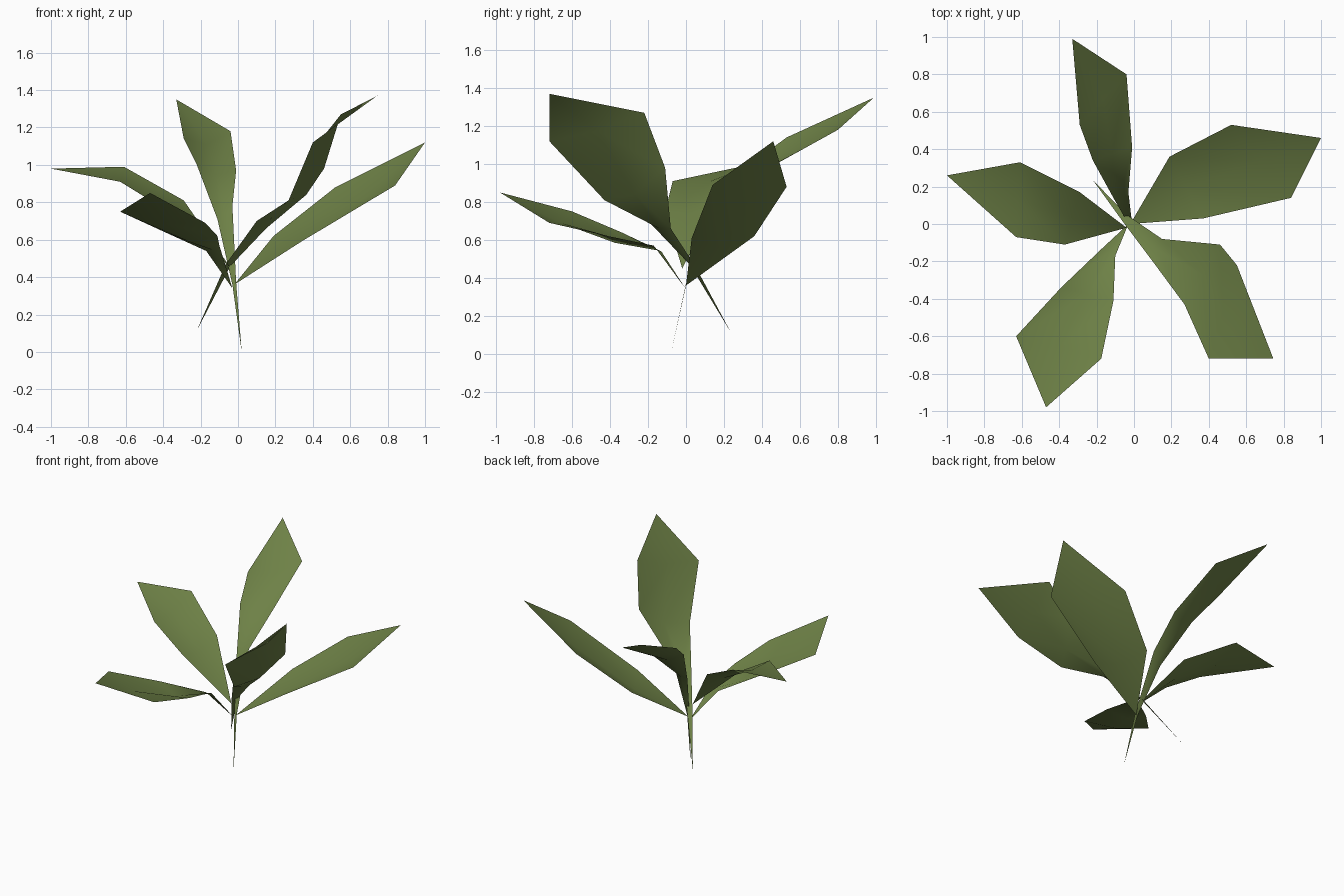
import bpy, bmesh
from mathutils import Vector

if "Cube" in bpy.data.objects:
    bpy.data.objects.remove(bpy.data.objects["Cube"])

green = bpy.data.materials.new("leaf_green")
green.diffuse_color = (0.155, 0.22, 0.062, 1)
green.use_nodes = True
green.node_tree.nodes["Principled BSDF"].inputs["Base Color"].default_value = green.diffuse_color


def leaf(name, base, tip, left, right, sag):
    """Thin blade: base, matching left/right edge points, tip, and midrib drop per row."""
    bm = bmesh.new()
    b, t = bm.verts.new(base), bm.verts.new(tip)
    ls = [bm.verts.new(p) for p in left]
    rs = [bm.verts.new(p) for p in right]
    ms = [bm.verts.new((Vector(p) + Vector(q)) / 2 - Vector((0, 0, s)))
          for p, q, s in zip(left, right, sag)]
    for lo, hi in ((ls, ms), (ms, rs)):
        bm.faces.new((b, hi[0], lo[0]))
        for i in range(len(lo) - 1):
            bm.faces.new((lo[i], hi[i], hi[i + 1], lo[i + 1]))
        bm.faces.new((lo[-1], hi[-1], t))
    for f in bm.faces:
        f.smooth = True
    me = bpy.data.meshes.new(name)
    bm.to_mesh(me)
    bm.free()
    me.materials.append(green)
    ob = bpy.data.objects.new(name, me)
    bpy.context.collection.objects.link(ob)
    return ob


# Right leaf, broad and rising
leaf("leaf_right", (-.02, 0, .36), (1, .46, 1.12),
     [(.19, .36, .62), (.52, .53, .88)],
     [(.37, .03, .61), (.84, .14, .89)], [.06, .06])

# Front right leaf with a slanted stem spike
leaf("leaf_front_right", (-.22, .235, .115), (.745, -.72, 1.37),
     [(-.04, .05, .46), (.15, -.08, .66), (.46, -.11, .98), (.55, -.22, 1.27)],
     [(-.065, .02, .47), (.10, -.20, .70), (.27, -.43, .81), (.40, -.72, 1.12)],
     [0, .02, .055, .02])

# Back leaf with the stem spike that reaches the ground
leaf("leaf_back", (.02, -.08, 0), (-.33, .99, 1.35),
     [(-.03, 0, .36), (-.11, .14, .71), (-.22, .34, 1.0), (-.29, .53, 1.14)],
     [(-.01, 0, .37), (-.03, .17, .78), (-.01, .41, .97), (-.04, .80, 1.18)],
     [0, .02, .04, .05])

# Left leaf
leaf("leaf_left", (-.04, -.02, .45), (-1, .26, .98),
     [(-.37, -.11, .75), (-.63, -.07, .91)],
     [(-.29, .17, .81), (-.61, .33, .99)], [.04, .04])

# Front left leaf, bending outwards
leaf("leaf_front_left", (-.03, 0, .34), (-.47, -.98, .85),
     [(-.10, -.17, .57), (-.11, -.41, .62), (-.175, -.72, .69)],
     [(-.17, -.13, .54), (-.39, -.34, .64), (-.63, -.60, .75)], [.01, .045, .03])
